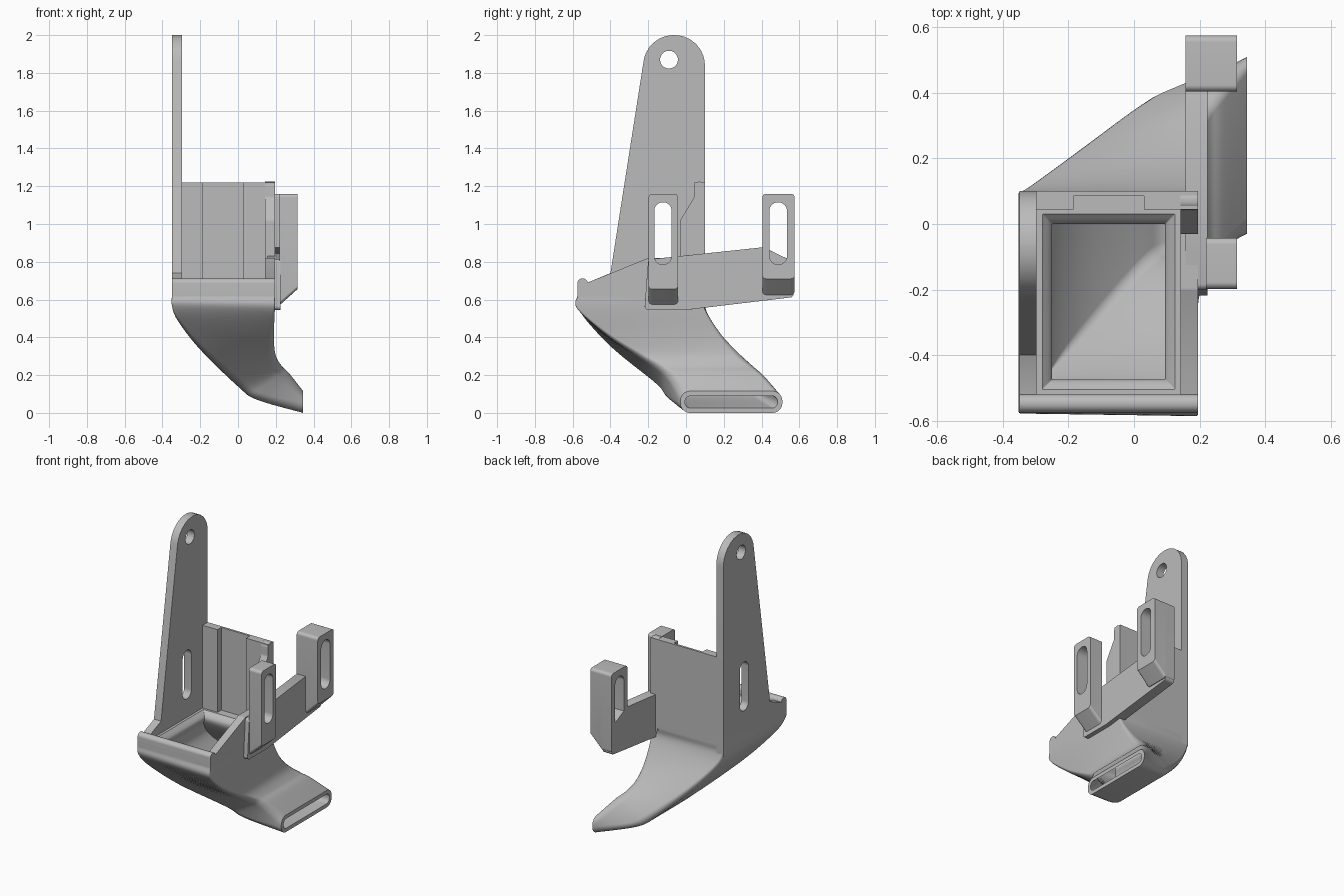
import bpy, bmesh, math
from mathutils import Vector, Matrix

cube = bpy.data.objects.get("Cube")
if cube:
    bpy.data.objects.remove(cube, do_unlink=True)

grey = bpy.data.materials.new("plain_grey")
grey.use_nodes = True
colour = (0.5, 0.5, 0.5, 1)
grey.diffuse_color = colour
grey.node_tree.nodes["Principled BSDF"].inputs["Base Color"].default_value = colour

ALONG_X = Matrix(((0, 0, 1), (1, 0, 0), (0, 1, 0)))
ALONG_Z = Matrix.Identity(3)


def finish(name, bm):
    """Turn a bmesh into a shaded object."""
    bmesh.ops.remove_doubles(bm, verts=bm.verts, dist=0.0002)
    bmesh.ops.recalc_face_normals(bm, faces=bm.faces)
    mesh = bpy.data.meshes.new(name)
    bm.to_mesh(mesh)
    bm.free()
    mesh.materials.append(grey)
    obj = bpy.data.objects.new(name, mesh)
    bpy.context.scene.collection.objects.link(obj)
    bpy.ops.object.select_all(action="DESELECT")
    obj.select_set(True)
    bpy.context.view_layer.objects.active = obj
    bpy.ops.object.shade_smooth_by_angle(angle=math.radians(35))
    return obj


def fillet(points, steps=8):
    """Outline from (u, v) or (u, v, radius) corners."""
    out = []
    for i, corner in enumerate(points):
        p = Vector(corner[:2])
        if len(corner) == 2:
            out.append(p)
            continue
        r = corner[2]
        a = (Vector(points[i - 1][:2]) - p).normalized()
        b = (Vector(points[(i + 1) % len(points)][:2]) - p).normalized()
        half = a.angle(b) / 2
        centre = p + (a + b).normalized() * r / math.sin(half)
        start = p + a * r / math.tan(half) - centre
        end = p + b * r / math.tan(half) - centre
        for k in range(steps + 1):
            out.append(centre + start.lerp(end, k / steps).normalized() * r)
    return out


def box_outline(u0, u1, v0, v1, r):
    return [(u0, v0, r), (u1, v0, r), (u1, v1, r), (u0, v1, r)]


def extrude(name, outlines, low, high, axis=ALONG_X, slope=0):
    """Extrude an outline with holes; slope lifts the bottom of the far side."""
    curve = bpy.data.curves.new(name, "CURVE")
    curve.dimensions = "2D"
    curve.fill_mode = "BOTH"
    curve.extrude = (high - low) / 2
    for outline in outlines:
        pts = fillet(outline)
        spline = curve.splines.new("POLY")
        spline.points.add(len(pts) - 1)
        for sp, p in zip(spline.points, pts):
            sp.co = (p.x, p.y, 0, 1)
        spline.use_cyclic_u = True
    temp = bpy.data.objects.new(name, curve)
    bpy.context.scene.collection.objects.link(temp)
    graph = bpy.context.evaluated_depsgraph_get()
    mesh = bpy.data.meshes.new_from_object(temp.evaluated_get(graph))
    bm = bmesh.new()
    bm.from_mesh(mesh)
    bpy.data.objects.remove(temp)
    bpy.data.curves.remove(curve)
    bpy.data.meshes.remove(mesh)
    for v in bm.verts:
        v.co = axis @ (v.co + Vector((0, 0, (low + high) / 2)))
    if slope:
        bottom = min(v.co.z for v in bm.verts)
        for v in bm.verts:
            if v.co.z < bottom + 0.03 and v.co.x > (low + high) / 2:
                v.co.z += slope
    return finish(name, bm)


# Tall side plate with round top, hole and slot
LEFT, RIGHT, BACK, FRONT = -0.35, 0.195, 0.10, -0.575
front_slot = box_outline(-0.168, -0.076, 0.785, 1.115, 0.0455)
extrude("tall_side_plate", [
    [(-0.55, 0.6), (-0.55, 0.69), (-0.52, 0.69), (-0.4, 0.74), (-0.203, 2, 0.16),
     (BACK, 2, 0.16), (BACK, 0.56)],
    box_outline(-0.137, -0.043, 1.823, 1.917, 0.0465), front_slot], LEFT, -0.297)

# Back panel with a shallow vertical channel
extrude("back_panel", [[(LEFT, BACK), (LEFT, 0.045), (-0.185, 0.045), (-0.185, 0.085),
                        (0.03, 0.085), (0.03, 0.045), (RIGHT, 0.045), (RIGHT, BACK)]],
        0.62, 1.22, ALONG_Z)

# Right cheek stepping up to the back panel
extrude("right_cheek", [[(-0.55, 0.6), (-0.55, 0.69), (-0.52, 0.69), (-0.2, 0.82, 0.03),
                         (-0.03, 0.82), (-0.03, 1.02, 0.03), (0.042, 1.14, 0.03),
                         (0.042, 1.224, 0.027), (BACK, 1.224, 0.027), (BACK, 0.6)]],
        0.142, RIGHT)

# Rounded front lip
extrude("front_lip", [[(FRONT, 0.6), (FRONT, 0.712, 0.026), (-0.52, 0.712, 0.026),
                       (-0.52, 0.6)]], LEFT, RIGHT)

# Mounting arm and the two slotted lugs
arm = extrude("mounting_arm", [[(-0.22, 0.545, 0.02), (0, 0.545), (0.57, 0.613, 0.02),
                                (0.57, 0.8), (0.41, 0.877), (-0.2, 0.812, 0.02)]],
              0.157, 0.225)
bevel = arm.modifiers.new("soft_edges", "BEVEL")
bevel.width = 0.015
bevel.segments = 3
bevel.limit_method = "ANGLE"
bevel.angle_limit = math.radians(50)

extrude("front_lug", [box_outline(-0.198, -0.042, 0.57, 1.16, 0.02), front_slot],
        0.22, 0.315, slope=0.085)
rear_slot = box_outline(0.441, 0.535, 0.785, 1.115, 0.0465)
rear_outline = box_outline(0.404, 0.575, 0.625, 1.16, 0.02)
extrude("rear_lug_root", [rear_outline, rear_slot], 0.157, 0.23)
extrude("rear_lug", [rear_outline, rear_slot], 0.23, 0.315, slope=0.085)

# Hollow duct: each key is lower edge (x, z, front y, back y),
# upper edge (x, z, front y, back y), corner radius and wall thickness
KEYS = [
    (LEFT, 0.66, FRONT, BACK, RIGHT, 0.66, FRONT, BACK, 0.004, 0.07),
    (LEFT, 0.62, FRONT, BACK, RIGHT, 0.62, FRONT, BACK, 0.004, 0.1),
    (LEFT, 0.57, FRONT, BACK, RIGHT, 0.55, FRONT, BACK, 0.01, 0.08),
    (-0.32, 0.49, -0.53, 0.125, 0.19, 0.41, -0.42, 0.19, 0.03, 0.06),
    (-0.2, 0.335, -0.39, 0.22, 0.198, 0.31, -0.27, 0.29, 0.05, 0.045),
    (0, 0.14, -0.16, 0.37, 0.23, 0.25, -0.16, 0.37, 0.05, 0.03),
    (0.1, 0.07, -0.11, 0.42, 0.27, 0.21, -0.1, 0.42, 0.05, 0.025),
    (0.345, 0, -0.03, 0.51, 0.345, 0.115, -0.03, 0.51, 0.05, 0.025),
]


def blend(keys, steps=6):
    """Catmull-Rom interpolation of the key sections."""
    result = []
    for i in range(len(keys) - 1):
        quad = [keys[min(max(i + j, 0), len(keys) - 1)] for j in (-1, 0, 1, 2)]
        for k in range(steps):
            t = k / steps
            result.append([
                q + t * (r - p + t * (2 * p - 5 * q + 4 * r - s
                                      + t * (3 * (q - r) + s - p))) / 2
                for p, q, r, s in zip(*quad)])
    return result + [keys[-1]]


def section(key, inset):
    """Rounded rectangle stretched over the four corners of a section."""
    xl, zl, fl, bl, xu, zu, fu, bu, radius, _ = key
    low_front, low_back = Vector((xl, fl, zl)), Vector((xl, bl, zl))
    up_front, up_back = Vector((xu, fu, zu)), Vector((xu, bu, zu))
    width = (up_front - low_front).length
    depth = (low_back - low_front).length
    inset = min(inset, width * 0.4)
    r = max(min(radius, width / 2.1) - inset * 0.5, 0.003)
    r = min(r, (width - 2 * inset) * 0.45)
    loop = fillet(box_outline(inset, width - inset, inset, depth - inset, r), 5)
    return [low_front.lerp(up_front, p.x / width).lerp(
        low_back.lerp(up_back, p.x / width), p.y / depth) for p in loop]


sections = blend(KEYS)
rings = [section(k, 0) for k in sections]
rings += [section(k, k[-1]) for k in reversed(sections)]
bm = bmesh.new()
loops = [[bm.verts.new(p) for p in ring] for ring in rings]
for i, ring in enumerate(loops):
    previous = loops[i - 1]
    for j in range(len(ring)):
        bm.faces.new((previous[j - 1], previous[j], ring[j], ring[j - 1]))
finish("curved_duct", bm)
